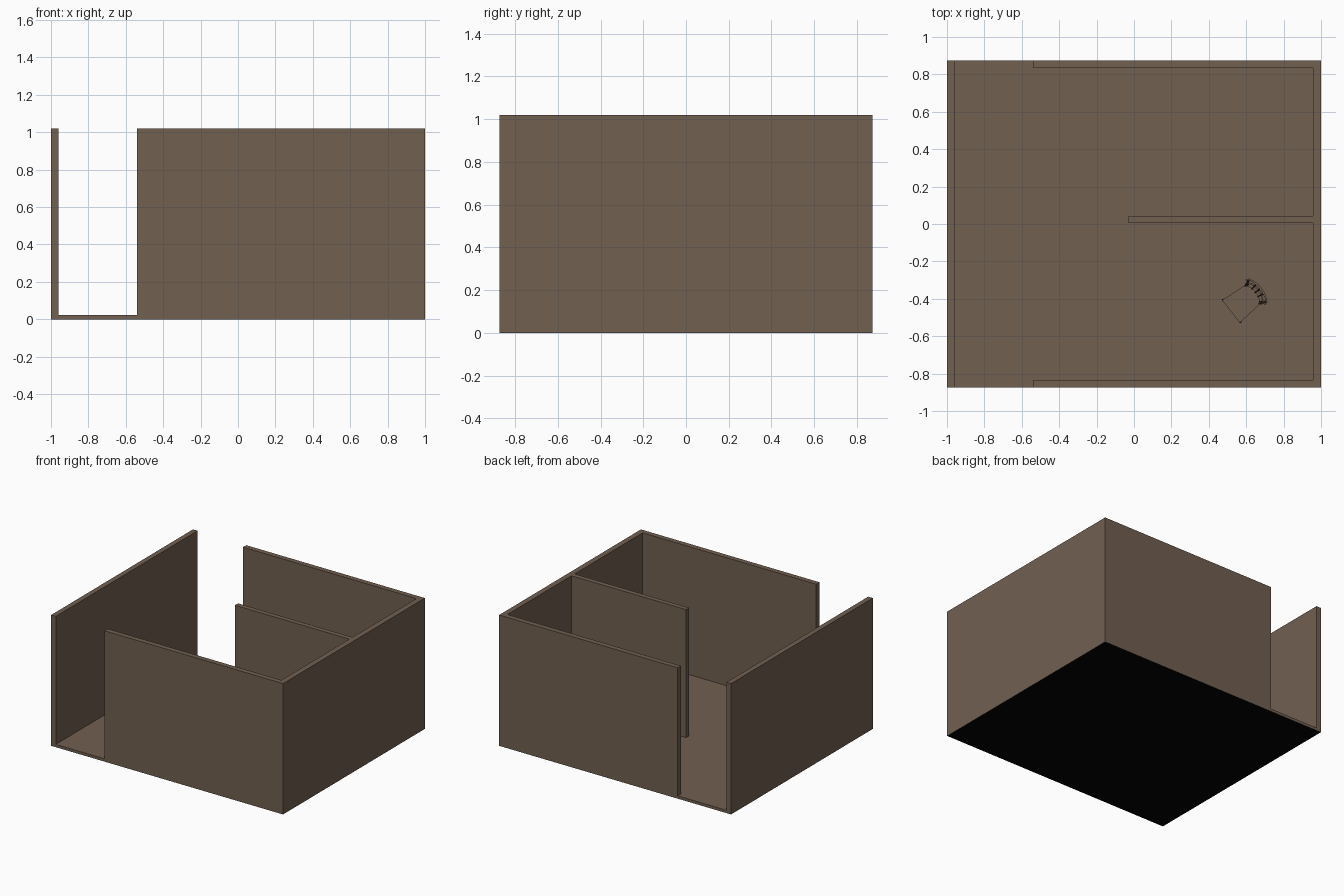
import bpy, bmesh, math
from mathutils import Matrix, Vector

cube = bpy.data.objects.get("Cube")
if cube:
    bpy.data.objects.remove(cube, do_unlink=True)


def material(name, rgb):
    m = bpy.data.materials.new(name)
    m.use_nodes = True
    m.diffuse_color = (*rgb, 1)
    m.node_tree.nodes["Principled BSDF"].inputs["Base Color"].default_value = (*rgb, 1)
    return m


BROWN = material("warm brown", (0.165, 0.115, 0.081))
BLACK = material("black underside", (0.001, 0.001, 0.001))


def prism(name, outline, z0, z1, matrix=Matrix()):
    """Extrude a counter-clockwise plan outline from z0 to z1."""
    bm = bmesh.new()
    face = bm.faces.new([bm.verts.new((x, y, z0)) for x, y in outline])
    ext = bmesh.ops.extrude_face_region(bm, geom=[face])
    top = [g for g in ext["geom"] if isinstance(g, bmesh.types.BMVert)]
    bmesh.ops.translate(bm, verts=top, vec=(0, 0, z1 - z0))
    bmesh.ops.recalc_face_normals(bm, faces=bm.faces)
    mesh = bpy.data.meshes.new(name)
    bm.to_mesh(mesh)
    bm.free()
    mesh.materials.append(BROWN)
    ob = bpy.data.objects.new(name, mesh)
    ob.matrix_world = matrix
    bpy.context.collection.objects.link(ob)
    return ob


def rect(x0, x1, y0, y1):
    return [(x0, y0), (x1, y0), (x1, y1), (x0, y1)]


# Room dimensions
D, IN, RIGHT, DOOR = 0.873, 0.833, 0.957, -0.54
FLOOR, TOP = 0.022, 1.02

# Floor slab with dark underside
floor = prism("floor", rect(-1, 1, -D, D), 0, FLOOR)
floor.data.materials.append(BLACK)
for p in floor.data.polygons:
    if p.normal.z < -0.5:
        p.material_index = 1

# Freestanding side wall, and the joined walls with the partition
prism("left_side_wall", rect(-1, -0.96, -D, D), FLOOR, TOP)
prism("joined_walls", [(DOOR, -D), (1, -D), (1, D), (DOOR, D), (DOOR, IN),
                       (RIGHT, IN), (RIGHT, 0.043), (-0.03, 0.043), (-0.03, 0.005),
                       (RIGHT, 0.005), (RIGHT, -IN), (DOOR, -IN)], FLOOR, TOP)

# Chair, local frame: front edge centred on the origin, +y towards the back
CHAIR = Matrix.Translation((0.518, -0.468, FLOOR)) @ Matrix.Rotation(math.radians(-52), 4, "Z")
SEAT = 0.18


def arc(half_width, y_end, bulge, n=12):
    return [(half_width * math.cos(math.pi * i / n),
             y_end + bulge * math.sin(math.pi * i / n)) for i in range(n + 1)]


def arc_band(name, half_width, y_end, bulge, thick, z0, z1):
    outer = arc(half_width, y_end, bulge)
    inner = arc(half_width - thick / 2, y_end, bulge - thick)
    return prism(name, outer + inner[::-1], z0, z1, CHAIR)


def leg(name, bottom, top, radius):
    a, b = Vector(bottom), Vector(top)
    bpy.ops.mesh.primitive_cone_add(vertices=10, radius1=radius * 0.7, radius2=radius,
                                    depth=(b - a).length)
    ob = bpy.context.object
    ob.name = name
    ob.data.materials.append(BROWN)
    ob.matrix_world = (CHAIR @ Matrix.Translation((a + b) / 2)
                       @ (b - a).to_track_quat("Z", "Y").to_matrix().to_4x4())
    bpy.ops.object.shade_smooth_by_angle()


prism("chair_seat", [(-0.077, 0), (0.077, 0)] + arc(0.066, 0.13, 0.04),
      SEAT - 0.014, SEAT, CHAIR)
arc_band("chair_top_rail", 0.086, 0.165, 0.042, 0.012, 0.29, 0.35)
arc_band("chair_lower_rail", 0.072, 0.15, 0.042, 0.01, 0.235, 0.25)

# Legs, back posts and spindles
for side, s in (("left", 1), ("right", -1)):
    leg(f"chair_front_leg_{side}", (s * 0.075, 0.004, 0), (s * 0.07, 0.01, SEAT - 0.01), 0.008)
    leg(f"chair_back_leg_{side}", (s * 0.06, 0.165, 0), (s * 0.056, 0.142, SEAT - 0.01), 0.008)
    leg(f"chair_back_post_{side}", (s * 0.06, 0.145, SEAT - 0.01), (s * 0.074, 0.181, 0.31), 0.007)
for i in (-1, 0, 1):
    leg(f"chair_spindle_{i + 2}", (i * 0.026, 0.162, SEAT - 0.01),
        (i * 0.032, 0.2 - abs(i) * 0.004, 0.31), 0.005)
